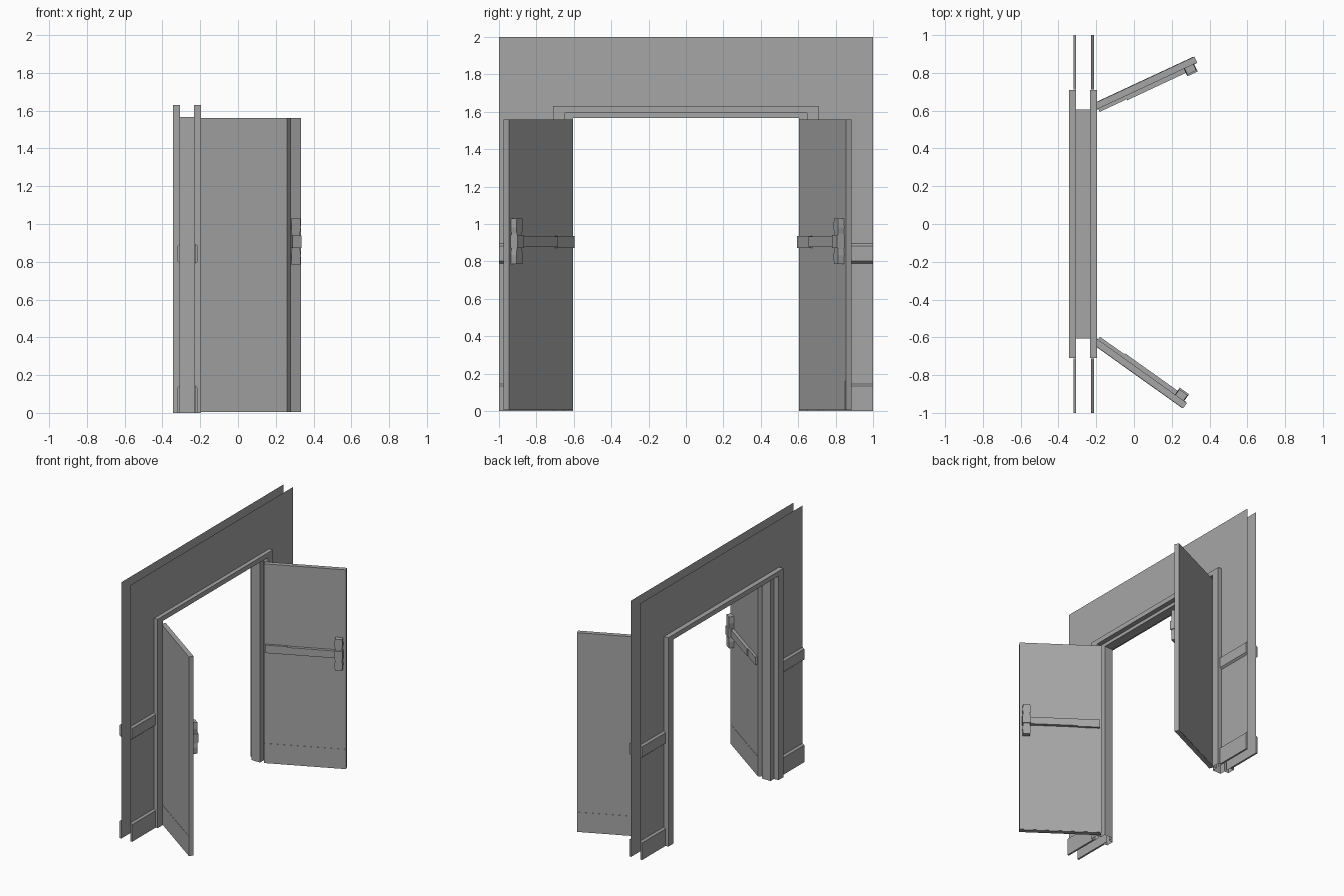
import bpy, bmesh, math
from mathutils import Matrix, Vector

cube = bpy.data.objects.get("Cube")
if cube:
    bpy.data.objects.remove(cube, do_unlink=True)

grey = bpy.data.materials.new("mid_grey")
grey.use_nodes = True
GREY = (0.38, 0.38, 0.38, 1)
grey.diffuse_color = GREY
grey.node_tree.nodes["Principled BSDF"].inputs["Base Color"].default_value = GREY


def make(name, bm, matrix=None):
    bmesh.ops.recalc_face_normals(bm, faces=bm.faces)
    me = bpy.data.meshes.new(name)
    bm.to_mesh(me)
    bm.free()
    me.materials.append(grey)
    ob = bpy.data.objects.new(name, me)
    bpy.context.collection.objects.link(ob)
    if matrix:
        ob.matrix_world = matrix
    return ob


def prism(name, outline, to3d, lo, hi, matrix=None):
    """Closed prism: a 2D outline placed by to3d(a, b, h) from h = lo to hi."""
    bm = bmesh.new()
    ends = [[bm.verts.new(to3d(a, b, h)) for a, b in outline] for h in (lo, hi)]
    n = len(outline)
    for ring in ends:
        bm.faces.new(ring)
    for i in range(n):
        j = (i + 1) % n
        bm.faces.new((ends[0][i], ends[0][j], ends[1][j], ends[1][i]))
    return make(name, bm, matrix)


def box(name, lo, hi, matrix=None):
    outline = [(lo[0], lo[1]), (hi[0], lo[1]), (hi[0], hi[1]), (lo[0], hi[1])]
    return prism(name, outline, lambda a, b, h: (a, b, h), lo[2], hi[2], matrix)


HALF, HEAD, CENTRE = 0.605, 1.567, -0.27

# Two thin wall sheets with the doorway cut out
for name, x in (("wall_sheet_front", CENTRE + 0.043), ("wall_sheet_back", CENTRE - 0.037)):
    bm = bmesh.new()
    w, t = 0.67, 1.606
    pts = [(-1, 0), (-w, 0), (-w, t), (w, t), (w, 0), (1, 0), (1, 2), (-1, 2)]
    v = [bm.verts.new((x, y, z)) for y, z in pts]
    a, b = bm.verts.new((x, -1, t)), bm.verts.new((x, 1, t))
    bm.faces.new((v[0], v[1], v[2], a))
    bm.faces.new((v[3], v[4], v[5], b))
    bm.faces.new((a, v[2], v[3], b, v[6], v[7]))
    make(name, bm)

# Folded sheet frame: one profile swept round both jambs and the head
half_profile = [(0.037, 0.105), (0.074, 0.105), (0.074, 0.043), (0.037, 0.043), (0.037, 0)]
profile = half_profile + [(-x, d) for x, d in reversed(half_profile)]
bm = bmesh.new()
rows = []
for x, d in profile:
    y, z = HALF + d, HEAD + 0.6 * d
    rows.append([bm.verts.new((CENTRE + x, *p)) for p in ((-y, 0), (-y, z), (y, z), (y, 0))])
for r, s in zip(rows, rows[1:]):
    for i in range(3):
        bm.faces.new((r[i], r[i + 1], s[i + 1], s[i]))
make("door_frame", bm)

# Chamfered guard rails and skirting on the outer wall faces
for face, x0, out in (("front", CENTRE + 0.043, 1), ("back", CENTRE - 0.037, -1)):
    for part, z0, z1 in (("guard_rail", 0.79, 0.895), ("skirting", 0.0, 0.145)):
        c = 0.012
        low = [(0, z0), (0.014, z0 + c)] if z0 else [(0, 0), (0.014, 0)]
        outline = low + [(0.014, z1 - c), (0, z1)]
        for side, s in (("left", 1), ("right", -1)):
            prism(f"{part}_{face}_{side}", outline,
                  lambda a, b, h: (x0 + out * a, s * h, b), 0.712, 1.0)

# Door leaves: local x runs from the hinge, local y points away from the opening
L, T = 0.59, 0.035
for side, s, angle in (("back", 1, 25), ("front", -1, 35.5)):
    m = (Matrix.Translation(Vector((-0.2, s * HALF, 0)))
         @ Matrix.Rotation(s * math.radians(angle), 4, "Z"))

    def part(name, x, y, z):
        ys = sorted((s * y[0], s * y[1]))
        return box(f"{name}_{side}", (x[0], ys[0], z[0]), (x[1], ys[1], z[1]), m)

    part("door_leaf", (0, L), (0, T), (0.005, 1.56))
    part("kick_plate_inner", (0.004, L - 0.006), (-0.002, 0.001), (0.008, 0.16))
    part("kick_plate_outer", (0.004, L - 0.006), (T - 0.001, T + 0.002), (0.008, 0.16))
    # Panic bar: hinge end housing, push bar, latch case
    part("bar_housing", (0.012, 0.17), (-0.018, 0), (0.873, 0.935))
    part("push_bar", (0.17, 0.53), (-0.024, 0), (0.876, 0.932))
    # Latch case, wider at both ends than at the waist
    upper = [(0.518, 0.95), (0.513, 0.98), (0.516, 1.03), (0.568, 1.03), (0.571, 0.98), (0.566, 0.95)]
    outline = upper + [(a, 1.815 - b) for a, b in reversed(upper)]
    prism(f"latch_case_{side}", outline, lambda a, b, h: (a, s * h, b), -0.036, 0, m)
    part("latch_cover", (0.512, 0.572), (-0.044, 0), (0.873, 0.94))
